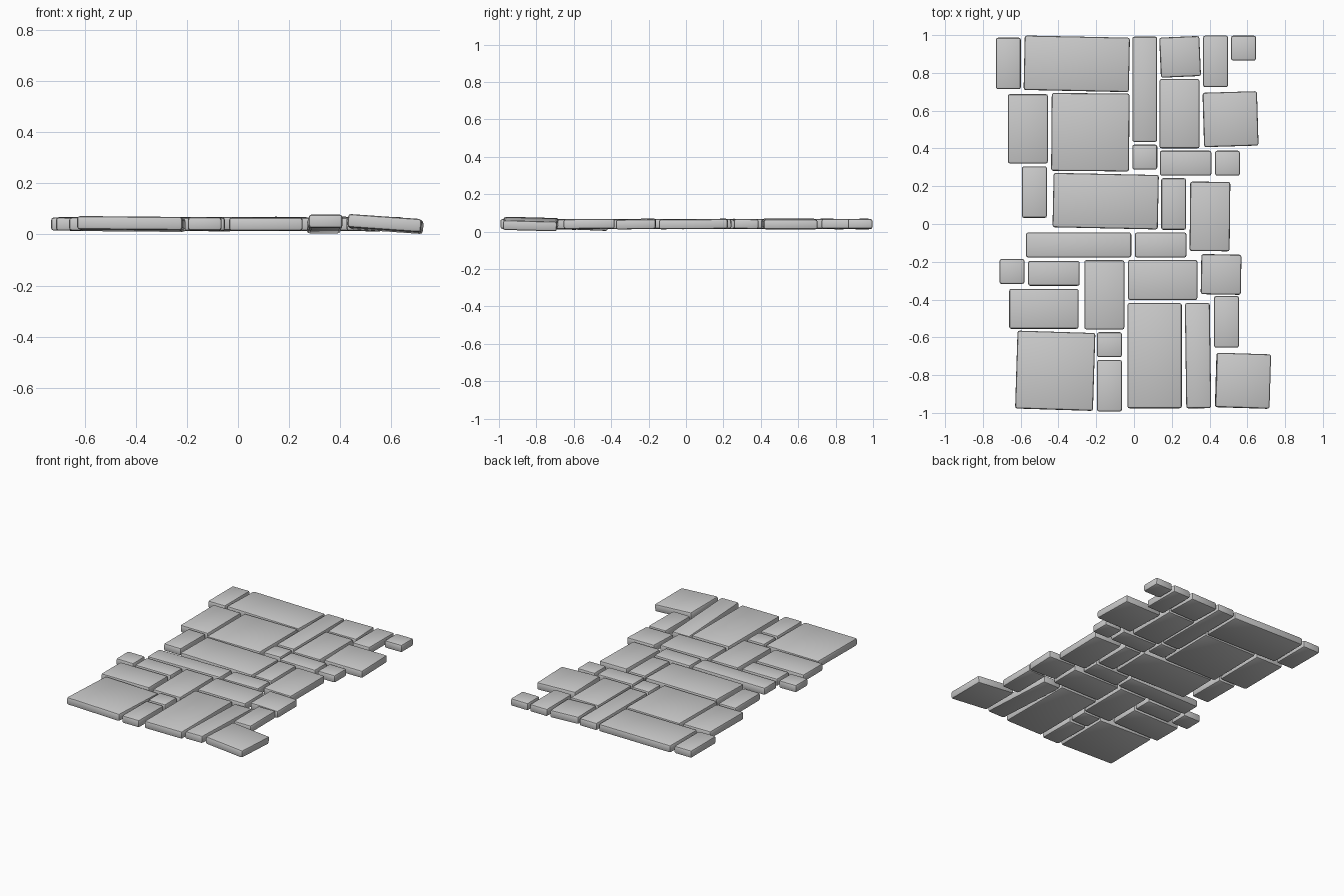
import bpy, bmesh, random
from math import radians
from mathutils import Euler

random.seed(4)
THICK, BEVEL, MID_Z = 0.052, 0.011, 0.041

# Stone sizes (x, y) with the centres where each size is laid
S, M, L, B, P, Q, R = 0.132, 0.212, 0.273, 0.288, 0.367, 0.412, 0.557
LAYOUT = {
    (S, S): [(0.58, 0.931), (0.057, 0.354), (0.495, 0.322), (-0.646, -0.251), (-0.13, -0.639)],
    (S, L): [(-0.665, 0.85), (0.432, 0.861), (-0.527, 0.169), (0.21, 0.106), (0.49, -0.518), (-0.13, -0.856)],
    (L, S): [(0.273, 0.322), (0.141, -0.111), (-0.424, -0.261)],
    (S, R): [(0.057, 0.713), (0.339, -0.697)],
    (R, S): [(-0.293, -0.111)],
    (M, M): [(0.244, 0.885), (0.461, -0.267)],
    (M, P): [(-0.562, 0.504), (0.241, 0.584), (0.402, 0.04), (-0.157, -0.375)],
    (P, M): [(0.152, -0.296), (-0.477, -0.449)],
    (B, B): [(0.511, 0.555), (0.577, -0.83)],
    (Q, Q): [(-0.231, 0.486), (-0.417, -0.777)],
    (R, B): [(-0.303, 0.848), (-0.15, 0.121)],
    (B, R): [(0.109, -0.697)],
}
# Stones that sit noticeably askew: pitch, roll, yaw in degrees
ASKEW = {
    (0.244, 0.885): (0.5, 1, 2.5), (0.461, -0.267): (1, 1, -1),
    (0.511, 0.555): (0, 1, 1.7), (0.577, -0.83): (-1.5, 4, -1.8),
    (-0.417, -0.777): (-1, 0.5, -1.8), (-0.303, 0.848): (-0.6, 0.3, -1.2),
    (-0.15, 0.121): (0.3, 0.3, -1.2), (0.339, -0.697): (-2.3, 0, 0.8),
    (0.402, 0.04): (0.5, 0.5, -0.6), (-0.231, 0.486): (0.3, -0.3, -0.5),
}


def paving_stone(name, size, centre):
    """One slab with softened edges."""
    bm = bmesh.new()
    bmesh.ops.create_cube(bm, size=1)
    bmesh.ops.scale(bm, vec=(size[0], size[1], THICK), verts=bm.verts)
    bmesh.ops.bevel(bm, geom=bm.edges[:], offset=BEVEL, segments=2,
                    profile=0.5, affect='EDGES')
    mesh = bpy.data.meshes.new(name)
    bm.to_mesh(mesh)
    bm.free()
    ob = bpy.data.objects.new(name, mesh)
    bpy.context.collection.objects.link(ob)
    tilt = ASKEW.get(centre) or [random.uniform(-0.5, 0.5) for _ in range(2)] + [0]
    ob.rotation_euler = Euler([radians(a) for a in tilt])
    ob.location = (*centre, MID_Z)
    ob.select_set(True)
    bpy.context.view_layer.objects.active = ob


count = 0
for size, centres in LAYOUT.items():
    for centre in centres:
        count += 1
        paving_stone(f"paving_stone_{count:02d}", size, centre)

bpy.ops.object.shade_smooth_by_angle(angle=radians(35))
